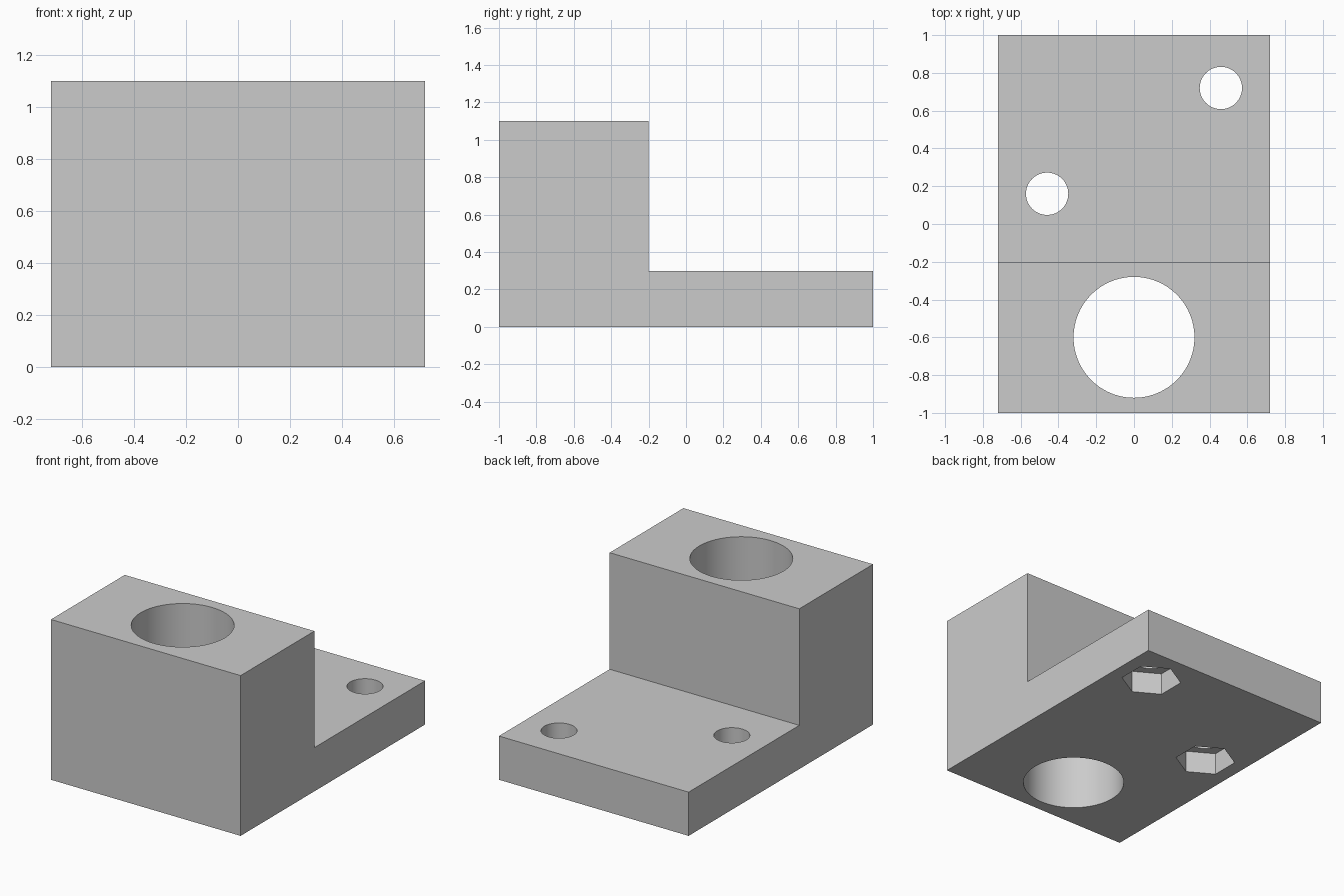
import bpy
import bmesh
from math import cos, sin, pi, radians
from mathutils import Vector

cube = bpy.data.objects.get("Cube")
if cube:
    bpy.data.objects.remove(cube, do_unlink=True)

HALF_WIDTH = 0.72
PLATE_TOP = 0.3
BLOCK_TOP = 1.1
STEP_Y = -0.2
POCKET_DEPTH = 0.15
BOLTS = [(0.46, 0.72), (-0.46, 0.16)]

grey = bpy.data.materials.new("plain grey")
grey.use_nodes = True
grey.diffuse_color = (0.6, 0.6, 0.6, 1)
grey.node_tree.nodes["Principled BSDF"].inputs["Base Color"].default_value = (0.6, 0.6, 0.6, 1)


def extrude(name, points, offset):
    """Closed prism from a planar outline."""
    bm = bmesh.new()
    face = bm.faces.new([bm.verts.new(p) for p in points])
    result = bmesh.ops.extrude_face_region(bm, geom=[face])
    moved = [g for g in result["geom"] if isinstance(g, bmesh.types.BMVert)]
    bmesh.ops.translate(bm, verts=moved, vec=Vector(offset))
    bmesh.ops.recalc_face_normals(bm, faces=bm.faces)
    mesh = bpy.data.meshes.new(name)
    bm.to_mesh(mesh)
    bm.free()
    mesh.materials.append(grey)
    obj = bpy.data.objects.new(name, mesh)
    bpy.context.collection.objects.link(obj)
    return obj


def cut(body, x, y, radius, sides, bottom, top):
    """Drill an upright prism hole with a corner towards the back."""
    ring = [(x + radius * sin(2 * pi * i / sides),
             y + radius * cos(2 * pi * i / sides), bottom) for i in range(sides)]
    cutter = extrude("hole_cutter", ring, (0, 0, top - bottom))
    cutter.hide_render = True
    mod = body.modifiers.new("hole", "BOOLEAN")
    mod.operation = "DIFFERENCE"
    mod.solver = "EXACT"
    mod.object = cutter
    bpy.context.view_layer.objects.active = body
    bpy.ops.object.modifier_apply(modifier=mod.name)
    bpy.data.objects.remove(cutter, do_unlink=True)


# Stepped body: tall front block with a thin mounting plate behind
profile = [(-1, 0), (1, 0), (1, PLATE_TOP), (STEP_Y, PLATE_TOP),
           (STEP_Y, BLOCK_TOP), (-1, BLOCK_TOP)]
body = extrude("mounting_bracket", [(-HALF_WIDTH, y, z) for y, z in profile],
               (2 * HALF_WIDTH, 0, 0))

# Large bore through the block
cut(body, 0, -0.6, 0.32, 96, -0.1, BLOCK_TOP + 0.1)

# Bolt holes with hexagonal nut pockets underneath
for x, y in BOLTS:
    cut(body, x, y, 0.112, 64, -0.1, PLATE_TOP + 0.1)
    cut(body, x, y, 0.19, 6, -0.1, POCKET_DEPTH)

# Smooth bores, crisp edges
bpy.ops.object.select_all(action="DESELECT")
body.select_set(True)
bpy.context.view_layer.objects.active = body
bpy.ops.object.shade_smooth_by_angle(angle=radians(30))
